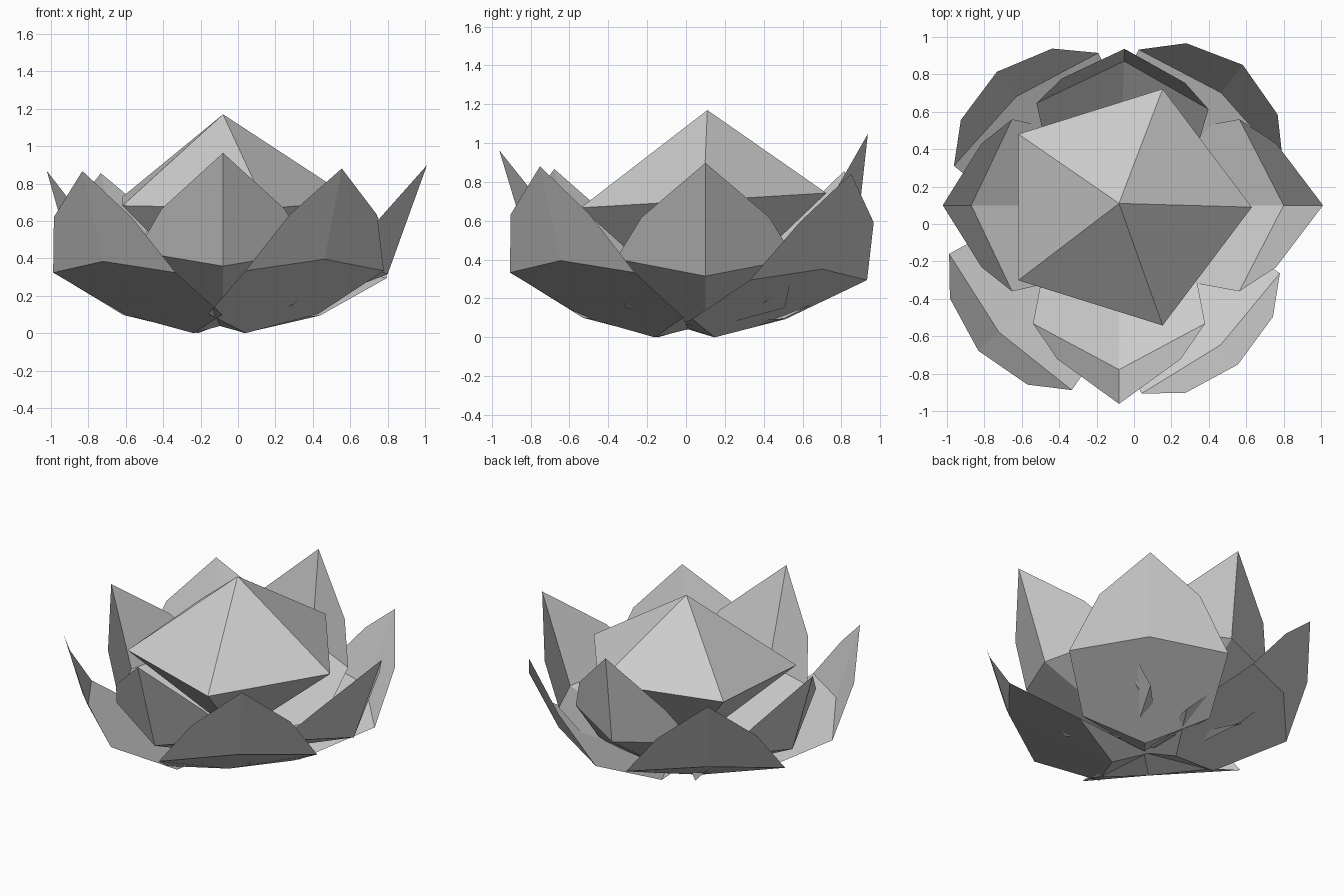
import bpy, bmesh
from math import cos, sin, radians

if "Cube" in bpy.data.objects:
    bpy.data.objects.remove(bpy.data.objects["Cube"])

# Half-petal outlines: (outward, sideways, height)
INNER = dict(root=(-.03, 0, .08), base=(.17, 0, .04), low=(.37, .41, .16), corner=(.63, .46, .42),
             side=(.82, .33, .64), tip=(1.06, 0, .93), rib=(.87, 0, .34))
OUTER = dict(root=(-.03, 0, .05), base=(.20, 0, .0), low=(.35, .39, .10), corner=(.785, .49, .32),
             side=(.95, .31, .62), tip=(1.03, 0, .87), rib=(.87, 0, .38))
INNER_CENTRE = (-0.08, 0.10)
OUTER_CENTRE = (-0.09, -0.01)


def make_object(name, verts, faces):
    mesh = bpy.data.meshes.new(name)
    mesh.from_pydata(verts, [], faces)
    bm = bmesh.new()
    bm.from_mesh(mesh)
    bmesh.ops.recalc_face_normals(bm, faces=bm.faces)
    bm.to_mesh(mesh)
    bm.free()
    obj = bpy.data.objects.new(name, mesh)
    bpy.context.collection.objects.link(obj)
    return obj


def petal(name, shape, centre, azimuth, size=1.0, pitch=0.0):
    """Folded petal, tilted up about its base and turned to its azimuth."""
    a, p = radians(azimuth), radians(pitch)
    bu, _, bz = shape['base']

    def place(key, mirror=1):
        u, v, z = shape[key]
        du, dz = (u - bu) * size, (z - bz) * size
        u, z = bu + du * cos(p) - dz * sin(p), bz + du * sin(p) + dz * cos(p)
        v *= mirror
        return (centre[0] + u * cos(a) - v * sin(a),
                centre[1] + u * sin(a) + v * cos(a), z)

    verts = [place('base'), place('rib'), place('tip')]
    for m in (1, -1):
        verts += [place(k, m) for k in ('low', 'corner', 'side')]
    verts.append(place('root'))
    faces = [(0, 3, 4, 1), (1, 4, 5, 2), (0, 1, 7, 6), (1, 2, 8, 7),
             (9, 3, 0), (9, 0, 6)]
    return make_object(name, verts, faces)


# Inner ring of upright petals
for name, az, size, pitch in (('right', 0, 1.0, -2), ('back', 88, .96, 11.5),
                              ('left', 180, .90, 2), ('front', 270, 1.02, 1)):
    petal('inner_petal_' + name, INNER, INNER_CENTRE, az, size, pitch)

# Outer ring of petals on the diagonals
for name, az, size, pitch in (('back_right', 52, 1.02, -3), ('back_left', 128, 1.0, -1),
                              ('front_left', 222, .98, 1), ('front_right', 311, .98, 2)):
    petal('outer_petal_' + name, OUTER, OUTER_CENTRE, az, size, pitch)

# Five-sided centre bud, slightly lopsided, tapering to a point below
verts = []
for i in range(5):
    t = radians(72 * i)
    verts.append((-.06 + .69 * cos(t), .09 + .665 * sin(t), .705 + .04 * sin(t)))
verts += [(-.08, .11, 1.17), (-.06, .07, .12)]
faces = []
for i in range(5):
    j = (i + 1) % 5
    faces += [(i, j, 5), (j, i, 6)]
make_object('centre_bud', verts, faces)
